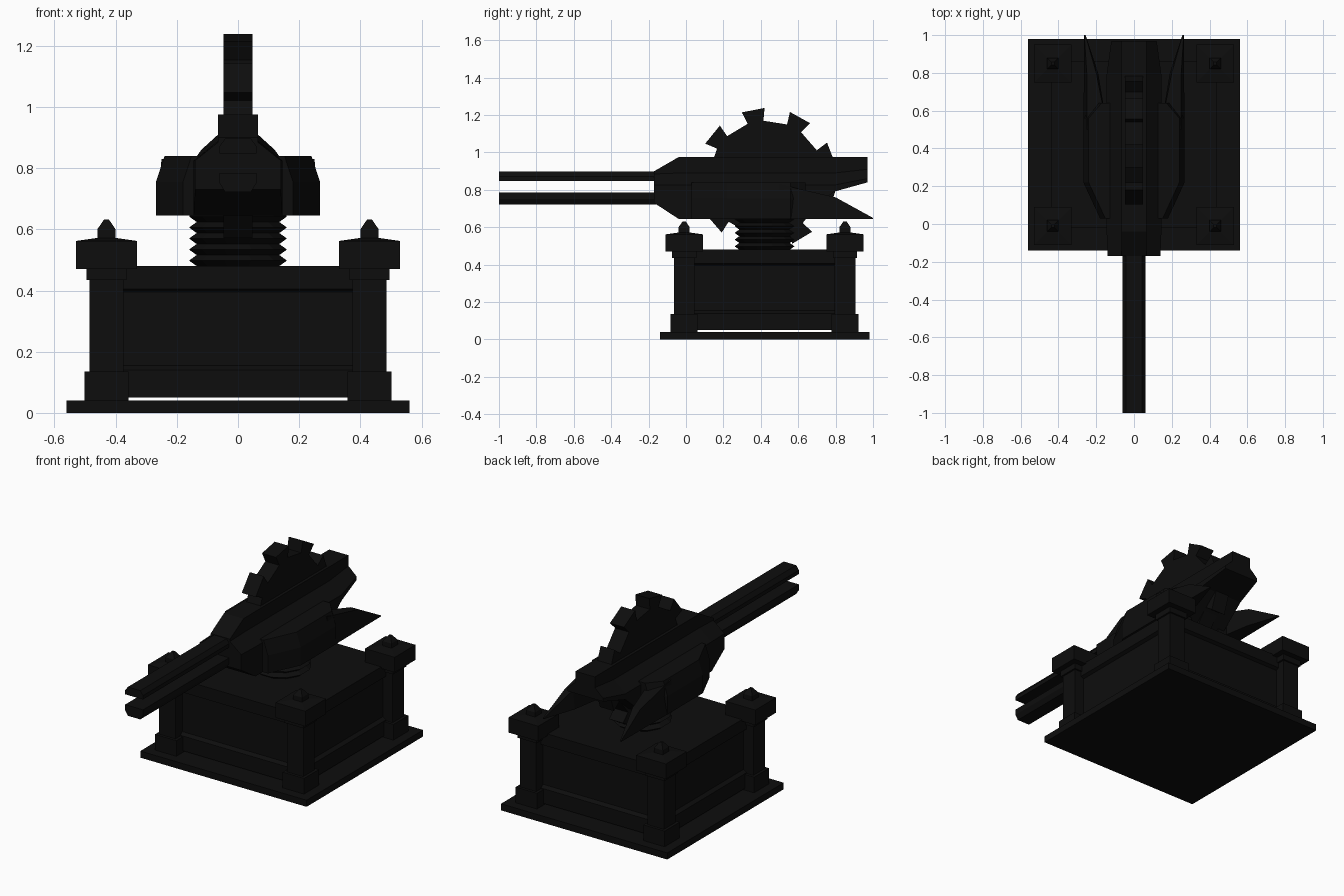
import bpy, bmesh
from math import sin, cos, pi, radians

cube = bpy.data.objects.get("Cube")
if cube:
    bpy.data.objects.remove(cube, do_unlink=True)

black = bpy.data.materials.new("soot_black")
black.use_nodes = True
black.diffuse_color = (0.004, 0.004, 0.004, 1)
bsdf = black.node_tree.nodes["Principled BSDF"]
bsdf.inputs["Base Color"].default_value = (0.004, 0.004, 0.004, 1)
bsdf.inputs["Roughness"].default_value = 0.9

CY = 0.42        # middle of the pedestal in y
PILLAR = 0.43    # pillar offset from the middle


def loft(name, rings):
    """Skin a list of equal-length point rings and cap both ends."""
    bm = bmesh.new()
    vs = [[bm.verts.new(p) for p in ring] for ring in rings]
    n = len(vs[0])
    for a, b in zip(vs, vs[1:]):
        for i in range(n):
            j = (i + 1) % n
            bm.faces.new((a[i], a[j], b[j], b[i]))
    bm.faces.new(vs[0])
    bm.faces.new(vs[-1])
    bmesh.ops.recalc_face_normals(bm, faces=bm.faces)
    mesh = bpy.data.meshes.new(name)
    bm.to_mesh(mesh)
    bm.free()
    mesh.materials.append(black)
    obj = bpy.data.objects.new(name, mesh)
    bpy.context.collection.objects.link(obj)
    return obj


def stack(name, x, y, levels, sides=4):
    """Turned shape: levels are (half width, height)."""
    turn = pi / sides
    rings = []
    for half, z in levels:
        r = half / cos(turn)
        rings.append([(x + r * cos(turn + 2 * pi * i / sides),
                       y + r * sin(turn + 2 * pi * i / sides), z) for i in range(sides)])
    return loft(name, rings)


def mirrored(half):
    """Close a right-hand half outline across x = 0."""
    return half + [(-x, z) for x, z in reversed(half)]


def along_y(name, stations):
    return loft(name, [[(x, y, z) for x, z in mirrored(half)] for y, half in stations])


# Base slab and pedestal with recessed panels
stack("base_slab", 0, CY, [(0.56, 0), (0.56, 0.04)])
stack("pedestal_body", 0, CY, [(0.44, 0.05), (0.44, 0.14), (0.42, 0.155), (0.42, 0.395),
                               (0.44, 0.405), (0.44, 0.48)])

# Corner pillars with caps and spikes
for sx, side in ((-1, "right"), (1, "left")):
    for sy, end in ((-1, "front"), (1, "back")):
        x, y = sx * PILLAR, CY + sy * PILLAR
        stack(f"pillar_{end}_{side}", x, y,
              [(0.072, 0.04), (0.072, 0.135), (0.055, 0.135), (0.055, 0.435),
               (0.065, 0.435), (0.065, 0.47)])
        stack(f"pillar_cap_{end}_{side}", x, y, [(0.1, 0.47), (0.1, 0.562), (0.03, 0.572)])
        stack(f"pillar_spike_{end}_{side}", x, y,
              [(0.03, 0.565), (0.03, 0.6), (0.008, 0.632)])

# Threaded swivel column
pitch = 0.036
thread = [(0.14, 0.475)]
for i in range(5):
    z = 0.48 + i * pitch
    thread += [(0.135, z), (0.16, z + pitch / 2)]
stack("swivel_column", 0, CY, thread + [(0.135, 0.67)], 12)

# Gun housing
full = [(0.065, 0.975), (0.065, 0.89), (0.145, 0.825), (0.145, 0.645)]
along_y("gun_housing", [
    (-0.17, [(0.065, 0.9), (0.065, 0.885), (0.14, 0.825), (0.14, 0.73)]),
    (-0.04, full),
    (0.62, full),
    (0.79, [(0.065, 0.975), (0.065, 0.89), (0.145, 0.825), (0.145, 0.79)]),
    (0.97, [(0.065, 0.975), (0.065, 0.91), (0.12, 0.86), (0.12, 0.84)])])

# Twin barrel rails
for name, flat, slope, edge in (("upper_rail", 0.848, 0.872, 0.897),
                                ("lower_rail", 0.785, 0.75, 0.722)):
    half = [(0.06, flat), (0.06, slope), (0.042, edge)]
    along_y(name, [(-1, half), (-0.1, half)])

# Toothed wheel
TEETH, HUB = 9, (0.43, 0.862)
rim = []
for i in range(TEETH):
    mid = 21 + i * 360 / TEETH
    for r, off in ((0.308, -8), (0.376, -9.5), (0.376, 9.5), (0.308, 8)):
        a = radians(mid + off)
        rim.append((HUB[0] + r * cos(a), HUB[1] + r * sin(a)))
loft("toothed_wheel", [[(x, y, z) for y, z in rim] for x in (-0.047, 0.047)])

# Side armour blocks and swept rear fins
plan = [(0.1, 0.03), (0.18, 0.03), (0.268, 0.22), (0.268, 0.56), (0.2, 0.64), (0.1, 0.64)]
for s, side in ((-1, "right"), (1, "left")):
    rings = []
    for z, inset in ((0.645, 0), (0.755, 0), (0.84, 0.028)):
        rings.append([(s * (x - inset * (x > 0.15)), y, z) for x, y in plan])
    loft(f"side_armour_{side}", rings)
    loft(f"rear_fin_{side}", [
        [(s * 0.14, 0.5, 0.645), (s * 0.268, 0.5, 0.645),
         (s * 0.25, 0.5, 0.83), (s * 0.14, 0.5, 0.83)],
        [(s * 0.19, 0.8, 0.645), (s * 0.265, 0.8, 0.645),
         (s * 0.25, 0.8, 0.76), (s * 0.2, 0.8, 0.76)],
        [(s * 0.256, 1.0, 0.645), (s * 0.264, 1.0, 0.645),
         (s * 0.263, 1.0, 0.65), (s * 0.257, 1.0, 0.65)]])
